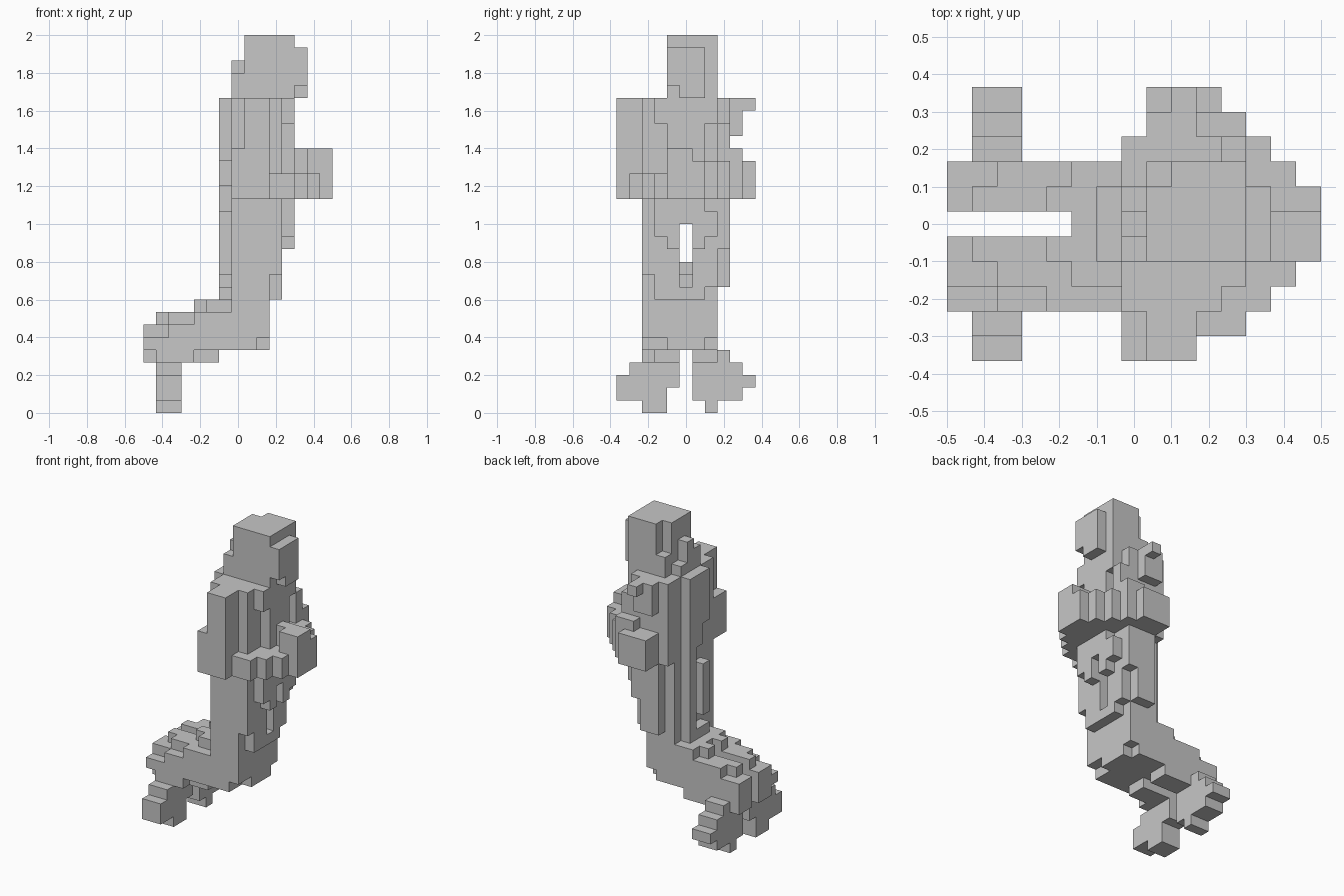
import bpy
import bmesh
from mathutils import Vector

if "Cube" in bpy.data.objects:
    bpy.data.objects.remove(bpy.data.objects["Cube"], do_unlink=True)

CELL = 1 / 15
CENTRE = Vector((7.5, 5.5, 0))

grey = bpy.data.materials.new("plain_grey")
grey.use_nodes = True
colour = (0.57, 0.57, 0.57, 1)
grey.diffuse_color = colour
grey.node_tree.nodes["Principled BSDF"].inputs["Base Color"].default_value = colour

parts = {}    # part name -> occupied cells
filled = {}   # cell -> owning part


def block(part, x, y, z):
    """Fill a box of cells, each range given as (start, end)."""
    for i in range(*x):
        for j in range(*y):
            for k in range(*z):
                if (i, j, k) not in filled:
                    filled[i, j, k] = part
                    parts.setdefault(part, set()).add((i, j, k))


def carve(x, y, z):
    """Empty a box of cells."""
    for i in range(*x):
        for j in range(*y):
            for k in range(*z):
                part = filled.pop((i, j, k), None)
                if part:
                    parts[part].discard((i, j, k))


# Head: skull with a notched corner, face plate and hair at the back
block("head", x=(8, 12), y=(4, 8), z=(25, 30))
carve(x=(8, 9), y=(7, 8), z=(27, 30))
block("face", x=(12, 13), y=(4, 7), z=(26, 29))
block("face", x=(12, 13), y=(5, 7), z=(25, 26))
for j, top in zip(range(4, 7), (27, 28, 26)):
    block("hair", x=(7, 8), y=(j, j + 1), z=(25, top))

# Torso: core, chest panels and back ridges
block("torso", x=(7, 11), y=(2, 9), z=(17, 25))
block("chest", x=(11, 12), y=(4, 7), z=(17, 25))
block("collar", x=(11, 12), y=(3, 8), z=(23, 25))
for j, bottom in zip(range(4, 7), (20, 18, 16)):
    block("back_ridge", x=(6, 7), y=(j, j + 1), z=(bottom, 25))

# Arm on the front side, bent towards the hands
block("front_arm", x=(8, 10), y=(0, 2), z=(17, 25))
block("front_arm", x=(7, 8), y=(0, 2), z=(17, 21))
for i, j in ((10, 1), (11, 1), (12, 2), (13, 3)):
    block("front_forearm", x=(i, i + 1), y=(j, 6), z=(17, 19))

# Arm on the rear side
block("rear_arm", x=(8, 10), y=(9, 10), z=(22, 25))
block("rear_arm", x=(9, 10), y=(10, 11), z=(24, 25))
block("rear_arm", x=(10, 12), y=(8, 9), z=(20, 23))
block("rear_arm", x=(10, 12), y=(9, 10), z=(20, 21))
block("rear_arm", x=(8, 11), y=(10, 11), z=(17, 20))
block("rear_arm", x=(8, 12), y=(9, 10), z=(17, 20))
for i, j in ((11, 9), (12, 9), (13, 8)):
    block("rear_forearm", x=(i, i + 1), y=(6, j), z=(17, 20))

# Clasped hands
block("hands", x=(12, 13), y=(5, 6), z=(17, 21))
block("hands", x=(13, 15), y=(4, 6), z=(17, 21))
block("hands", x=(13, 15), y=(6, 7), z=(17, 20))

# Upper legs with knees, trimmed underneath
block("front_thigh", x=(7, 10), y=(2, 5), z=(5, 17))
block("front_thigh", x=(10, 11), y=(2, 5), z=(11, 17))
block("front_thigh", x=(10, 11), y=(3, 5), z=(9, 11))
block("rear_thigh", x=(7, 10), y=(6, 8), z=(5, 17))
block("rear_thigh", x=(10, 11), y=(6, 7), z=(9, 17))
block("rear_thigh", x=(10, 11), y=(7, 8), z=(10, 17))
block("rear_thigh", x=(8, 11), y=(8, 9), z=(13, 17))
block("rear_thigh", x=(8, 10), y=(8, 9), z=(10, 13))
carve(x=(9, 10), y=(2, 4), z=(5, 6))
carve(x=(9, 10), y=(7, 8), z=(5, 6))

# Fill between the thighs, stepping down to the front
block("crotch", x=(7, 11), y=(5, 6), z=(15, 17))
for i, span in zip(range(7, 11), ((5, 12), (5, 12), (5, 11), (9, 10))):
    block("crotch", x=(i, i + 1), y=(5, 6), z=span)

# Coat hem at the front, one hanging strip per column
for j, span in enumerate(((14, 17), (13, 17), (15, 17), (13, 17), (14, 16)), 3):
    block("hem", x=(11, 12), y=(j, j + 1), z=span)

# Seat folds at the back
block("seat_fold", x=(6, 7), y=(4, 5), z=(11, 16))
block("seat_fold", x=(6, 7), y=(6, 7), z=(10, 16))
block("seat_fold", x=(6, 7), y=(4, 7), z=(9, 10))

# Shins lying back along the ground: top of each step from heel to knee
for name, j, tops in (
        ("front_shin", 2, (6, 6, 7, 7, 8, 8, 8)),
        ("front_shin", 3, (7, 7, 8, 8, 8, 9, 9)),
        ("front_shin", 4, (7, 8, 8, 8, 9, 9, 9)),
        ("rear_shin", 6, (7, 8, 8, 8, 9, 9, 9)),
        ("rear_shin", 7, (7, 7, 8, 8, 8, 9, 9))):
    for i, top in enumerate(tops):
        raised = i == 6 or (j == 2 and i not in range(1, 4))
        block(name, x=(i, i + 1), y=(j, j + 1), z=(5 if raised else 4, top))
block("shin_bridge", x=(5, 7), y=(5, 6), z=(5, 9))

# Feet: one column per step across, (bottom, top) of each
for name, start, columns in (
        ("front_foot", 0, ((1, 3), (1, 4), (0, 4), (0, 4), (2, 4))),
        ("rear_foot", 6, ((1, 4), (0, 4), (1, 5), (1, 4), (2, 3)))):
    for j, span in enumerate(columns, start):
        block(name, x=(1, 3), y=(j, j + 1), z=span)


def build(name, cells):
    """Skin the exposed sides of a part and merge flat areas."""
    bm = bmesh.new()
    verts = {}
    for cell in sorted(cells):
        for axis in range(3):
            for side in (0, 1):
                near = list(cell)
                near[axis] += 2 * side - 1
                if tuple(near) in filled:
                    continue
                u, v = (axis + 1) % 3, (axis + 2) % 3
                ring = []
                for du, dv in ((0, 0), (1, 0), (1, 1), (0, 1)):
                    p = list(cell)
                    p[axis] += side
                    p[u] += du
                    p[v] += dv
                    key = tuple(p)
                    if key not in verts:
                        verts[key] = bm.verts.new((Vector(key) - CENTRE) * CELL)
                    ring.append(verts[key])
                bm.faces.new(ring if side else ring[::-1])
    bmesh.ops.dissolve_limit(bm, angle_limit=0.01, verts=bm.verts[:], edges=bm.edges[:])
    mesh = bpy.data.meshes.new(name)
    bm.to_mesh(mesh)
    bm.free()
    mesh.materials.append(grey)
    bpy.context.collection.objects.link(bpy.data.objects.new(name, mesh))


for part_name, part_cells in parts.items():
    build(part_name, part_cells)
